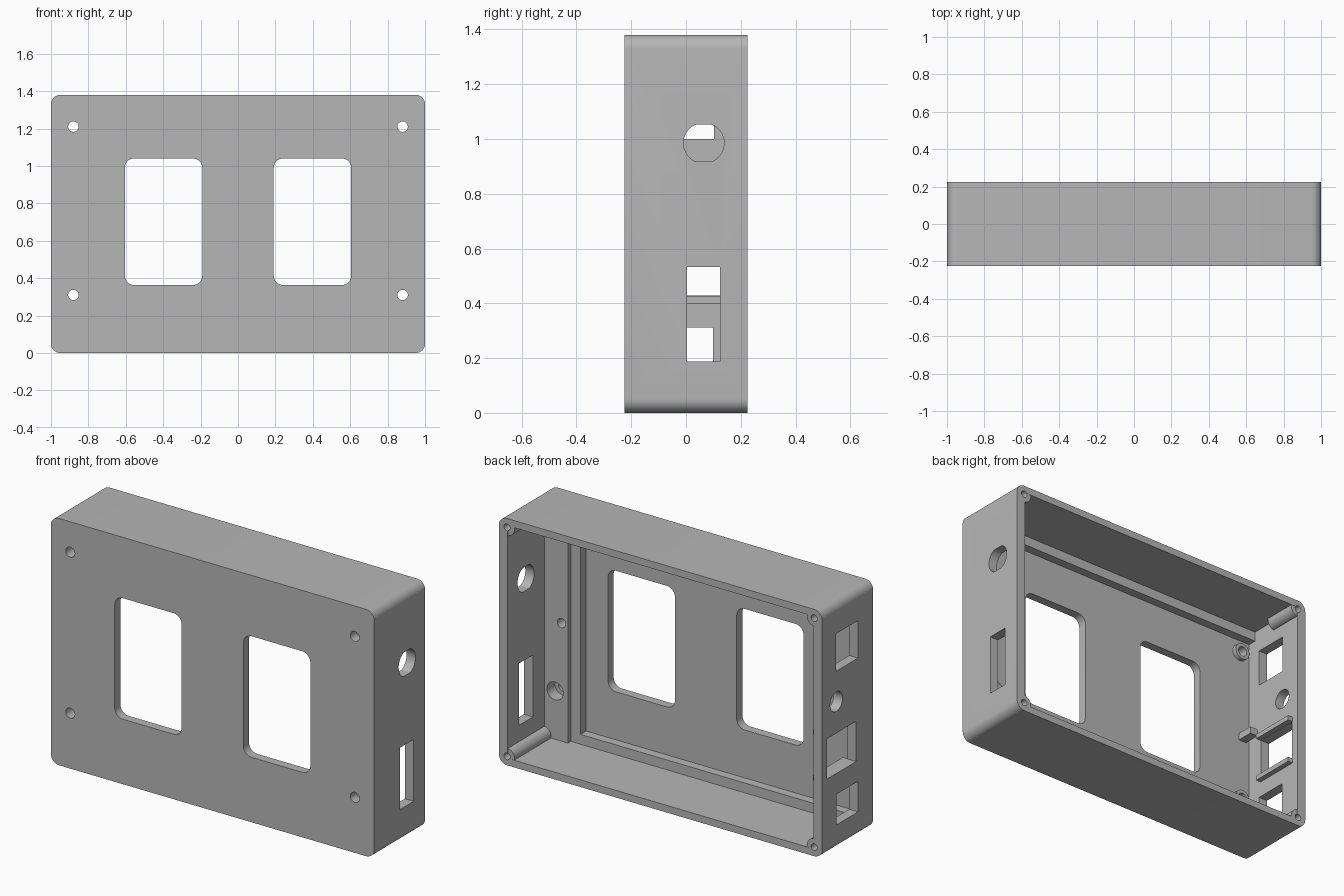
import bpy
import bmesh
import math

cube = bpy.data.objects.get("Cube")
if cube:
    bpy.data.objects.remove(cube, do_unlink=True)

grey = bpy.data.materials.new("plain_grey")
grey.use_nodes = True
colour = (0.47, 0.47, 0.47, 1)
grey.diffuse_color = colour
grey.node_tree.nodes["Principled BSDF"].inputs["Base Color"].default_value = colour


def prism(name, outline, axis, lo, hi):
    """Extrude a 2D outline along x (outline is y, z) or y (outline is x, z)."""
    bm = bmesh.new()
    rings = []
    for d in (lo, hi):
        rings.append([bm.verts.new((d, u, v) if axis == "x" else (u, d, v))
                      for u, v in outline])
    bm.faces.new(rings[0])
    bm.faces.new(rings[1])
    n = len(outline)
    for i in range(n):
        j = (i + 1) % n
        bm.faces.new((rings[0][i], rings[0][j], rings[1][j], rings[1][i]))
    bmesh.ops.recalc_face_normals(bm, faces=bm.faces)
    mesh = bpy.data.meshes.new(name)
    bm.to_mesh(mesh)
    bm.free()
    mesh.materials.append(grey)
    ob = bpy.data.objects.new(name, mesh)
    bpy.context.collection.objects.link(ob)
    return ob


def rect(u0, u1, v0, v1, r=0.0, seg=8):
    if r == 0:
        return [(u0, v0), (u1, v0), (u1, v1), (u0, v1)]
    corners = [(u1 - r, v1 - r), (u0 + r, v1 - r), (u0 + r, v0 + r), (u1 - r, v0 + r)]
    return [(cu + r * math.cos(math.pi / 2 * (k + i / seg)),
             cv + r * math.sin(math.pi / 2 * (k + i / seg)))
            for k, (cu, cv) in enumerate(corners) for i in range(seg + 1)]


def circle(u, v, r, n=32, flat=1.0):
    return [(u + r * math.cos(math.tau * i / n),
             v + max(-flat, min(flat, r * math.sin(math.tau * i / n))))
            for i in range(n)]


def combine(body, tool, operation):
    mod = body.modifiers.new(tool.name, "BOOLEAN")
    mod.operation = operation
    mod.solver = "EXACT"
    mod.object = tool
    bpy.context.view_layer.update()
    result = bpy.data.meshes.new_from_object(
        body.evaluated_get(bpy.context.evaluated_depsgraph_get()))
    body.modifiers.clear()
    body.data = result
    bpy.data.objects.remove(tool, do_unlink=True)


# Shell: rounded box, open at the back
H = 1.38
BACK = 0.225
INNER = -0.175
shell = prism("enclosure_shell", rect(-1, 1, 0, H, 0.05), "y", -BACK, BACK)
combine(shell, prism("cavity", rect(-0.945, 0.945, 0.04, H - 0.04), "y", INNER, 0.4), "DIFFERENCE")


def add(name, outline, axis, lo, hi):
    combine(shell, prism(name, outline, axis, lo, hi), "UNION")


def cut(name, outline, axis, lo, hi):
    combine(shell, prism(name, outline, axis, lo, hi), "DIFFERENCE")


# Stepped rails inside the front panel and the raised mounting pad
add("bottom_rail", rect(-0.96, 0.96, 0.02, 0.095), "y", -0.2, -0.125)
add("top_rail", rect(-0.96, 0.96, H - 0.095, H - 0.02), "y", -0.2, -0.125)
add("side_rail", rect(0.74, 0.96, 0.03, H - 0.03), "y", -0.2, -0.125)
add("mounting_pad", rect(0.8, 0.965, 0.025, H - 0.025), "y", -0.19, -0.1)

# Corner screw bosses: long on the pad side, short on the other
for z in (0.05, H - 0.05):
    add("long_boss", circle(0.95, z, 0.046), "y", -0.18, BACK - 0.001)
    add("short_boss", circle(-0.95, z, 0.046), "y", 0.03, BACK - 0.001)

# Screw rings, peg and the ledges around the large port
for z in (0.31, 1.21):
    add("screw_ring", circle(-0.88, z, 0.047), "y", -0.2, -0.15)
add("peg", rect(-0.925, -0.875, 0.675, 0.715), "y", -0.2, -0.08)
for z in (0.4, 0.655):
    add("port_ledge", rect(-0.08, 0.185, z, z + 0.027), "x", -0.97, -0.915)

# Front windows and front screw holes
for side in (-1, 1):
    c = side * 0.398
    cut("window", rect(c - 0.207, c + 0.207, 0.363, 1.04, 0.05), "y", -0.3, 0.0)
    for z in (0.31, 1.21):
        cut("front_screw_hole", circle(side * 0.88, z, 0.028), "y", -0.3, 0.0)
    for z in (0.05, H - 0.05):
        cut("rear_screw_hole", circle(side * 0.95, z, 0.019, 20), "y", 0.05, 0.3)
for z in (0.31, 1.21):
    cut("counterbore", circle(0.88, z, 0.05), "y", -0.17, 0.0)
cut("pad_socket", circle(0.84, 0.7, 0.026, 24), "y", -0.18, 0.0)

# Openings in the +x wall
cut("flatted_hole", circle(0.065, 0.985, 0.074, 48, 0.067), "x", 0.85, 1.1)
cut("switch_slot", rect(0.003, 0.124, 0.187, 0.533), "x", 0.85, 1.1)

# Openings in the -x wall
cut("upper_port", rect(-0.092, 0.102, 1.0, 1.21), "x", -1.1, -0.9)
cut("jack_hole", circle(0.1, 0.83, 0.055), "x", -1.1, -0.9)
cut("large_port", rect(-0.075, 0.182, 0.428, 0.653), "x", -1.1, -0.9)
cut("lower_port", rect(-0.092, 0.098, 0.14, 0.311), "x", -1.1, -0.9)

# Smooth curved surfaces, crisp edges
shell.data.materials.clear()
shell.data.materials.append(grey)
bpy.ops.object.select_all(action="DESELECT")
shell.select_set(True)
bpy.context.view_layer.objects.active = shell
bpy.ops.object.shade_smooth_by_angle(angle=math.radians(30))
